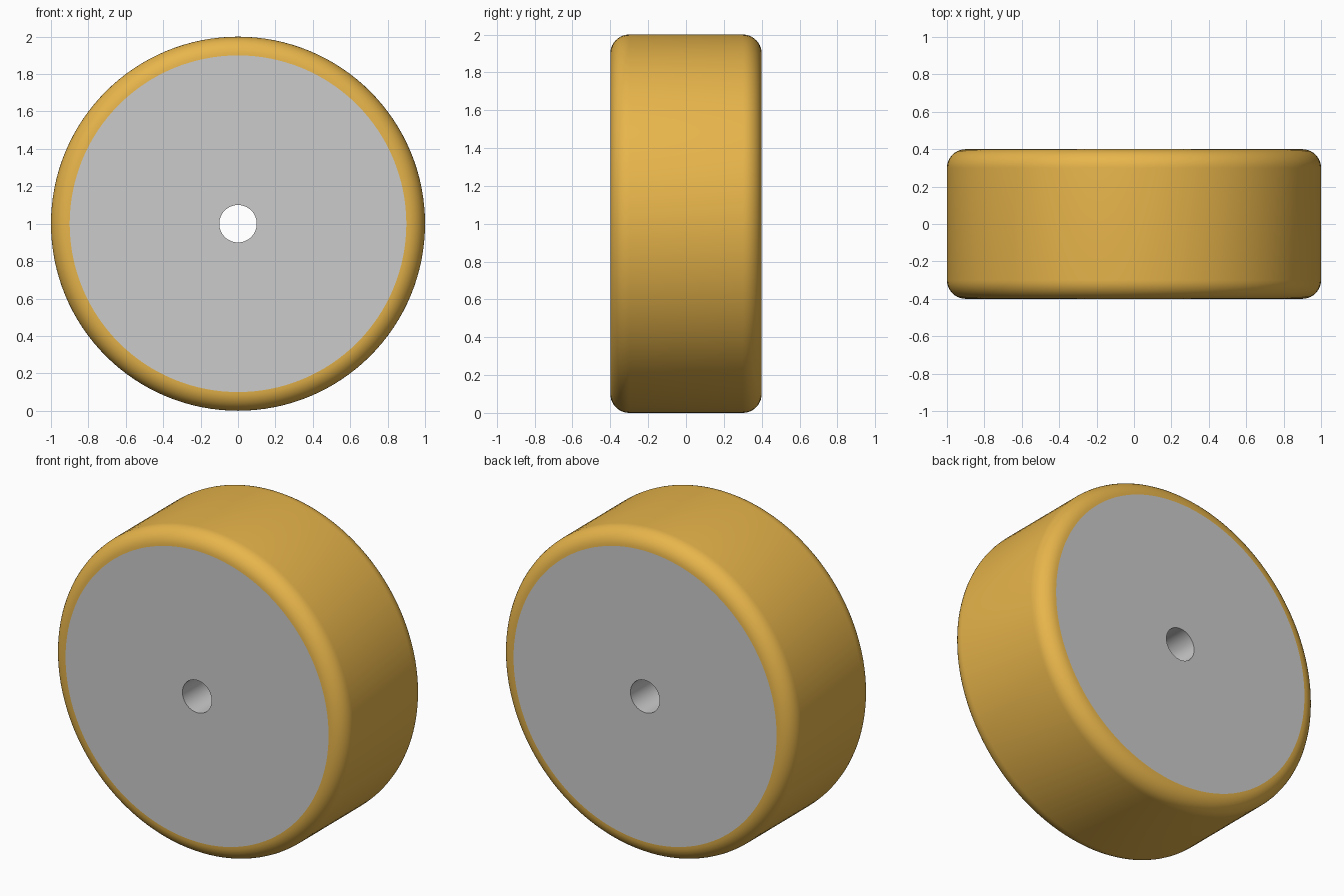
import bpy, bmesh
from math import sin, cos, pi, radians

if "Cube" in bpy.data.objects:
    bpy.data.objects.remove(bpy.data.objects["Cube"])

SIDES = 128
RADIUS, HALF, ROUND, BORE = 1.0, 0.4, 0.1, 0.1


def lathe(name, profile, closed=False):
    """Revolve (radius, y) points around the axle, a line along y at z = 1."""
    bm = bmesh.new()
    rings = []
    for r, y in profile:
        rings.append([bm.verts.new((r * cos(2 * pi * i / SIDES), y,
                                    RADIUS + r * sin(2 * pi * i / SIDES)))
                      for i in range(SIDES)])
    pairs = list(zip(rings, rings[1:]))
    for a, b in pairs:
        for i in range(SIDES):
            j = (i + 1) % SIDES
            bm.faces.new((a[i], b[i], b[j], a[j]))
    mesh = bpy.data.meshes.new(name)
    bm.to_mesh(mesh)
    bm.free()
    obj = bpy.data.objects.new(name, mesh)
    bpy.context.collection.objects.link(obj)
    bpy.ops.object.select_all(action='DESELECT')
    obj.select_set(True)
    bpy.context.view_layer.objects.active = obj
    bpy.ops.object.shade_smooth_by_angle(angle=radians(30))
    return obj


# Tyre: wide tread with rounded shoulders running in to the hub faces
STEPS = 10
shoulder = [(RADIUS - ROUND + ROUND * sin(pi / 2 * k / STEPS),
             HALF - ROUND + ROUND * cos(pi / 2 * k / STEPS))
            for k in range(STEPS + 1)]
tyre = lathe("tyre", [(r, -y) for r, y in shoulder] + shoulder[::-1])
gold = bpy.data.materials.new("tyre_gold")
gold.diffuse_color = (0.80, 0.46, 0.07, 1)
gold.use_nodes = True
gold.node_tree.nodes["Principled BSDF"].inputs["Base Color"].default_value = gold.diffuse_color
tyre.data.materials.append(gold)

# Hub: two flat discs joined by the axle bore
rim = RADIUS - ROUND
lathe("hub", [(rim, HALF), (BORE, HALF), (BORE, -HALF), (rim, -HALF)])

# Make both shells face outwards: the tyre away from the axle, the hub bore towards it
for obj, outward in ((tyre, 1), (bpy.data.objects["hub"], -1)):
    bm = bmesh.new()
    bm.from_mesh(obj.data)
    bm.normal_update()
    face = min(bm.faces, key=lambda f: abs(f.calc_center_median().y))
    c = face.calc_center_median()
    if (face.normal.x * c.x + face.normal.z * (c.z - RADIUS)) * outward < 0:
        bmesh.ops.reverse_faces(bm, faces=bm.faces[:])
    bm.to_mesh(obj.data)
    bm.free()
